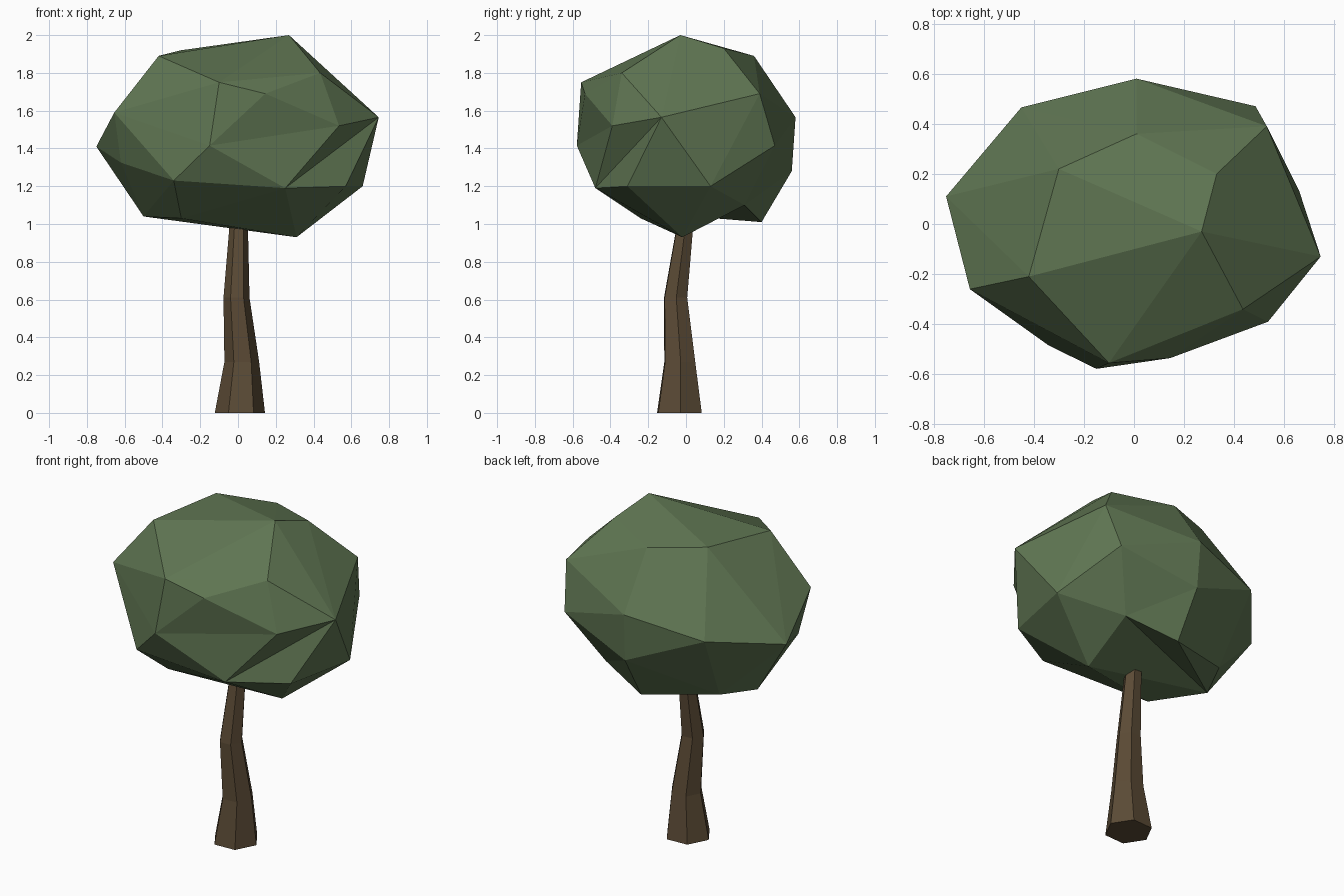
import bpy, bmesh
from math import cos, sin, pi

if "Cube" in bpy.data.objects:
    bpy.data.objects.remove(bpy.data.objects["Cube"])


def finish(bm, name, color):
    bmesh.ops.recalc_face_normals(bm, faces=bm.faces)
    mesh = bpy.data.meshes.new(name)
    bm.to_mesh(mesh)
    bm.free()
    mat = bpy.data.materials.new(name + "_color")
    mat.diffuse_color = color
    mat.use_nodes = True
    mat.node_tree.nodes["Principled BSDF"].inputs["Base Color"].default_value = mat.diffuse_color
    mesh.materials.append(mat)
    bpy.context.collection.objects.link(bpy.data.objects.new(name, mesh))


# Trunk: bent, tapering six-sided tube (x, y, z, radius)
bm = bmesh.new()
rings = []
for x, y, z, r in [(.01, -.035, 0, .133), (.02, -.033, .27, .092),
                   (-.008, -.055, .61, .069), (.003, -.008, .97, .05),
                   (.008, .015, 1.15, .045)]:
    rings.append([bm.verts.new((x + r * cos(i * pi / 3 + .05),
                                y + r * sin(i * pi / 3 + .05), z)) for i in range(6)])
for low, high in zip(rings, rings[1:]):
    for i in range(6):
        j = (i + 1) % 6
        bm.faces.new((low[i], low[j], high[j], high[i]))
bm.faces.new(rings[0][::-1])
bm.faces.new(rings[-1])
finish(bm, "trunk", (.105, .07, .036, 1))

# Crown: faceted hull around its corner points, with a few folded-in creases
corners = dict(
    A=(.27, -.03, 2), B=(-.42, -.21, 1.89), C=(-.655, -.26, 1.59), D=(-.75, .11, 1.41),
    E=(-.5, .03, 1.04), F=(.31, -.02, .93), G=(.66, .13, 1.2), H=(.745, -.13, 1.565),
    I=(.57, -.31, 1.2), J=(.535, -.39, 1.52), K=(.25, -.48, 1.19), L=(-.15, -.578, 1.415),
    M=(-.1, -.555, 1.75), N=(.145, -.535, 1.69), O=(-.34, -.485, 1.23), P=(-.62, -.19, 1.325),
    Q=(.435, -.34, 1.8), R=(.01, .36, 1.89), S=(.33, .2, 1.93), T=(-.3, .22, 1.92),
    U=(.53, .39, 1.69), V=(.485, .47, 1.415), W=(.01, .58, 1.565), X=(.017, .56, 1.28),
    Y=(-.45, .465, 1.48), Z=(.02, .4, 1.01), a=(-.4, .25, 1.065), b=(.32, .31, 1.1),
    c=(-.3, -.24, 1.03))
bm = bmesh.new()
v = {k: bm.verts.new(p) for k, p in corners.items()}
bmesh.ops.convex_hull(bm, input=bm.verts[:])
for p, q in ["JI", "NK", "VZ", "ZF"]:
    edge = bm.edges.get((v[p], v[q]))
    if edge:
        bmesh.ops.rotate_edges(bm, edges=[edge], use_ccw=False)
bmesh.ops.delete(bm, geom=[w for w in bm.verts if not w.link_faces], context='VERTS')
finish(bm, "crown", (.115, .18, .085, 1))
